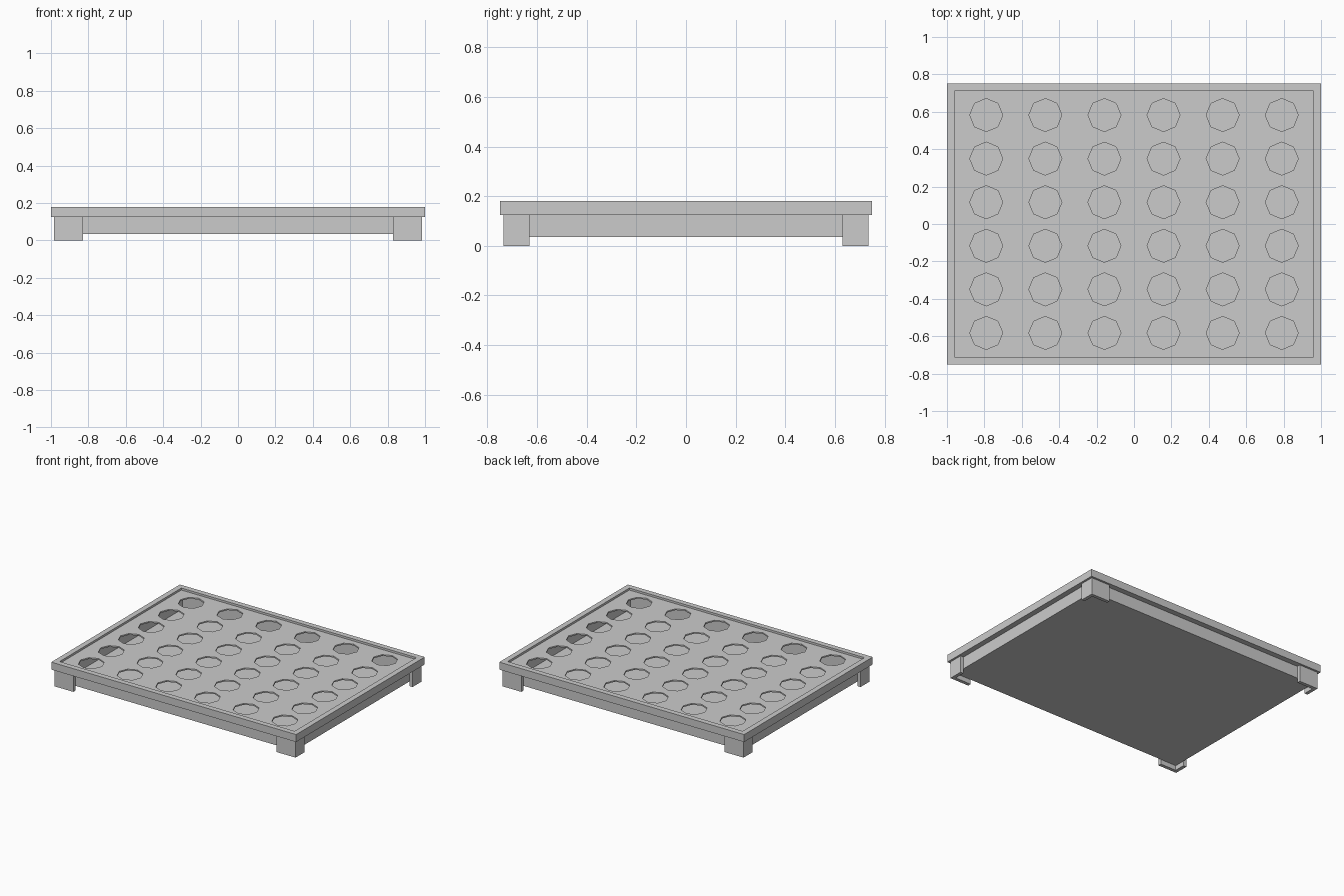
import bpy
from math import cos, sin, pi

cube = bpy.data.objects.get("Cube")
if cube:
    bpy.data.objects.remove(cube, do_unlink=True)

grey = bpy.data.materials.new("plain_grey")
grey.use_nodes = True
colour = (0.6, 0.6, 0.6, 1)
grey.diffuse_color = colour
grey.node_tree.nodes["Principled BSDF"].inputs["Base Color"].default_value = colour


def rectangle(x, y):
    return [(-x, -y), (x, -y), (x, y), (-x, y)]


def octagon(cx, cy, r):
    return [(cx + r * cos(i * pi / 4), cy + r * sin(i * pi / 4)) for i in range(8)]


def slab(name, loops, bottom, top):
    """Extrude a flat outline, with any inner loops left open, between two heights."""
    curve = bpy.data.curves.new(name, "CURVE")
    curve.dimensions = "2D"
    curve.fill_mode = "BOTH"
    curve.extrude = (top - bottom) / 2
    for loop in loops:
        spline = curve.splines.new("POLY")
        spline.points.add(len(loop) - 1)
        for point, (x, y) in zip(spline.points, loop):
            point.co = (x, y, 0, 1)
        spline.use_cyclic_u = True
    source = bpy.data.objects.new(name + "_outline", curve)
    bpy.context.collection.objects.link(source)
    bpy.context.view_layer.update()
    evaluated = source.evaluated_get(bpy.context.evaluated_depsgraph_get())
    mesh = bpy.data.meshes.new_from_object(evaluated)
    bpy.data.objects.remove(source, do_unlink=True)
    mesh.name = name
    mesh.materials.clear()
    mesh.materials.append(grey)
    for face in mesh.polygons:
        face.use_smooth = False
    part = bpy.data.objects.new(name, mesh)
    part.location.z = (top + bottom) / 2
    bpy.context.collection.objects.link(part)


# Hollow tray: floor and walls
slab("tray_floor", [rectangle(0.96, 0.71)], 0.035, 0.045)
slab("tray_walls", [rectangle(0.96, 0.71), rectangle(0.93, 0.68)], 0.045, 0.155)

# Overhanging rim
slab("rim", [rectangle(1.0, 0.75), rectangle(0.96, 0.71)], 0.125, 0.18)

# Recessed lid with a six by six grid of holes
holes = [octagon((i - 2.5) * 0.316, (j - 2.5) * 0.233, 0.088)
         for i in range(6) for j in range(6)]
slab("perforated_lid", [rectangle(0.96, 0.71)] + holes, 0.155, 0.165)

# Angle-shaped legs around the corners
angle = [(0.985, 0.735), (0.83, 0.735), (0.83, 0.71),
         (0.96, 0.71), (0.96, 0.63), (0.985, 0.63)]
for side, sx in (("left", 1), ("right", -1)):
    for end, sy in (("front", -1), ("back", 1)):
        slab(f"{end}_{side}_leg", [[(sx * x, sy * y) for x, y in angle]], 0, 0.125)
